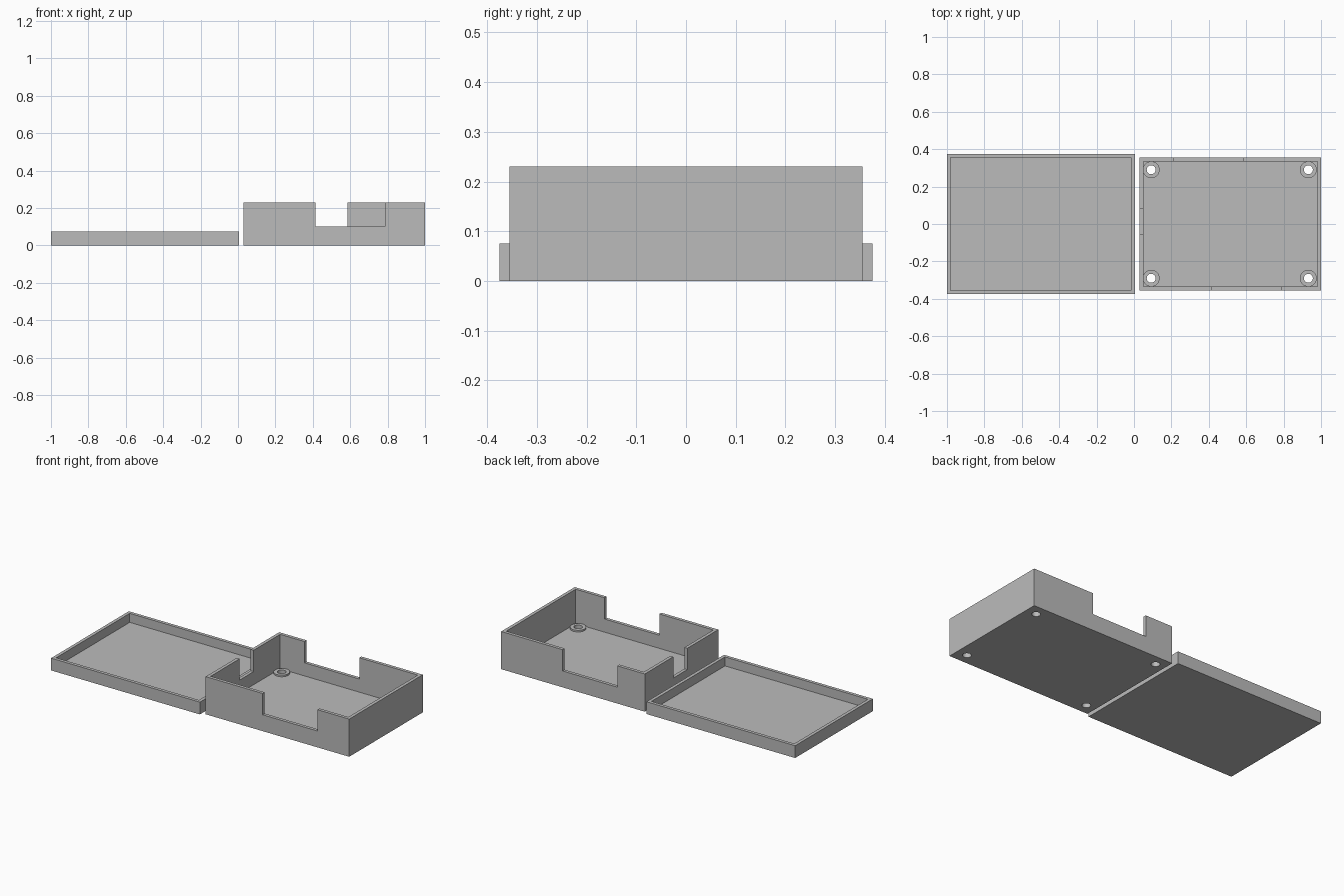
import bpy
from mathutils import Vector

if "Cube" in bpy.data.objects:
    bpy.data.objects.remove(bpy.data.objects["Cube"])

grey = bpy.data.materials.new("plain grey")
grey.use_nodes = True
grey.diffuse_color = (0.5, 0.5, 0.5, 1)
grey.node_tree.nodes["Principled BSDF"].inputs["Base Color"].default_value = (0.5, 0.5, 0.5, 1)

WALL = 0.02
FLOOR = 0.02


def block(name, low, high):
    """Box between two opposite corners."""
    low, high = Vector(low), Vector(high)
    bpy.ops.mesh.primitive_cube_add(size=1, location=(low + high) / 2)
    ob = bpy.context.object
    ob.name = name
    ob.scale = high - low
    bpy.ops.object.transform_apply(location=True, scale=True)
    ob.data.materials.append(grey)
    return ob


def rod(name, x, y, radius, z0, z1):
    """Upright cylinder."""
    bpy.ops.mesh.primitive_cylinder_add(vertices=32, radius=radius, depth=z1 - z0,
                                        location=(x, y, (z0 + z1) / 2))
    ob = bpy.context.object
    ob.name = name
    ob.data.materials.append(grey)
    return ob


def combine(target, tool, operation):
    """Apply a boolean and discard the tool."""
    mod = target.modifiers.new(operation.title(), "BOOLEAN")
    mod.operation, mod.solver, mod.object = operation, "EXACT", tool
    bpy.context.view_layer.objects.active = target
    bpy.ops.object.modifier_apply(modifier=mod.name)
    bpy.data.objects.remove(tool)


def tray(name, x0, x1, half_depth, height):
    """Open box with thin walls and floor."""
    ob = block(name, (x0, -half_depth, 0), (x1, half_depth, height))
    inside = half_depth - WALL
    combine(ob, block("cavity", (x0 + WALL, -inside, FLOOR), (x1 - WALL, inside, height + 0.1)),
            "DIFFERENCE")
    return ob


# Shallow lid lying beside the case
tray("lid", -1, 0.005, 0.375, 0.075)

# Case body
case = tray("case", 0.03, 1, 0.355, 0.23)

# Notches in the front, back and side walls
for low, high in (((0.415, -0.4, 0.1), (0.785, -0.32, 0.3)),
                  ((0.215, 0.32, 0.1), (0.585, 0.4, 0.3)),
                  ((0.01, -0.055, 0.1), (0.065, 0.08, 0.3))):
    combine(case, block("notch", low, high), "DIFFERENCE")

# Corner standoffs with screw holes through the floor
corners = [(x, y) for x in (0.092, 0.932) for y in (-0.29, 0.29)]
for x, y in corners:
    combine(case, rod("standoff", x, y, 0.045, 0.01, 0.03), "UNION")
for x, y in corners:
    combine(case, rod("screw_hole", x, y, 0.024, -0.1, 0.1), "DIFFERENCE")

for ob in (bpy.data.objects["lid"], case):
    bpy.ops.object.select_all(action="DESELECT")
    ob.select_set(True)
    bpy.context.view_layer.objects.active = ob
    bpy.ops.object.shade_smooth_by_angle()
